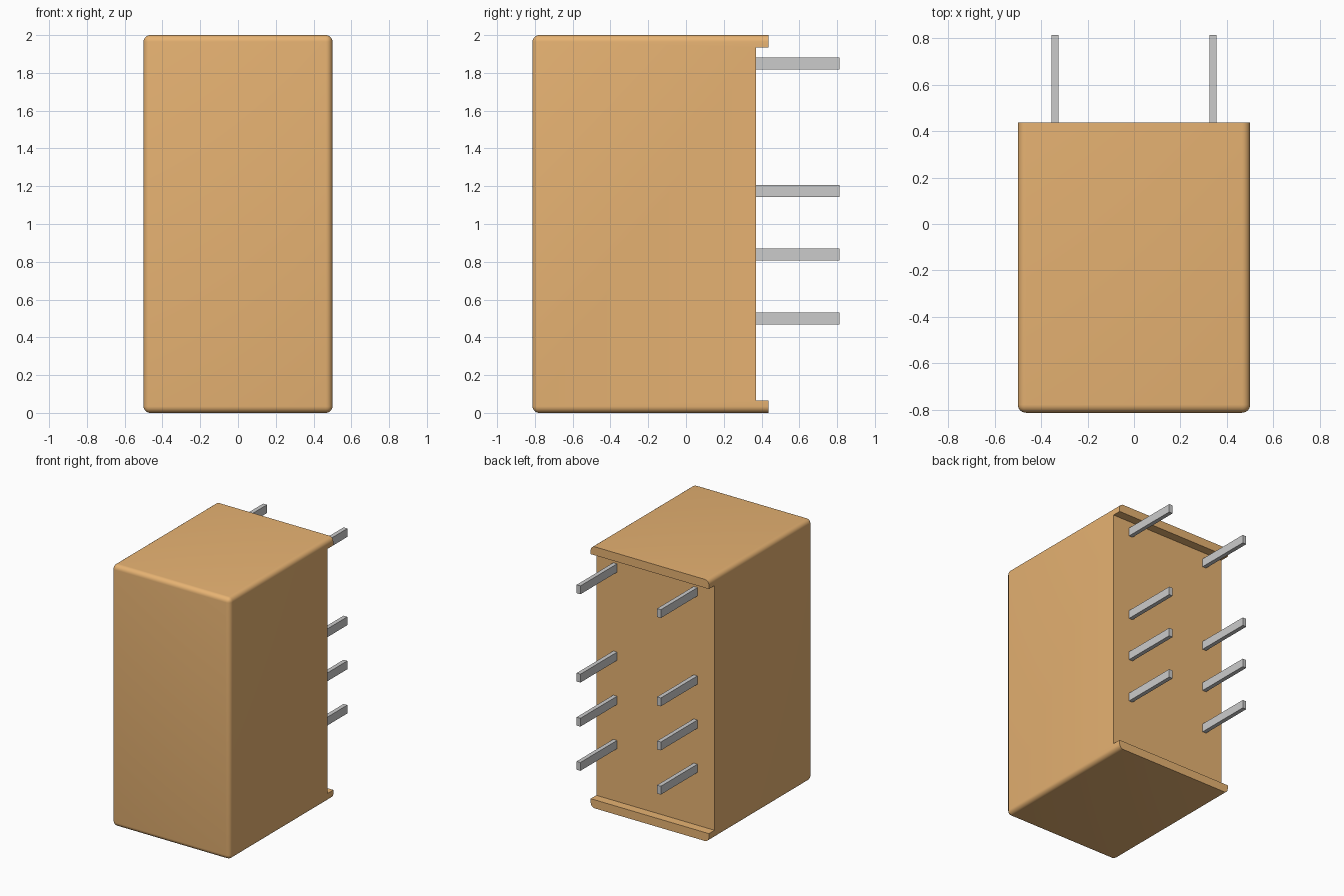
import bpy, bmesh

if "Cube" in bpy.data.objects:
    bpy.data.objects.remove(bpy.data.objects["Cube"])


def make_object(name, bm):
    bmesh.ops.recalc_face_normals(bm, faces=bm.faces[:])
    mesh = bpy.data.meshes.new(name)
    bm.to_mesh(mesh)
    bm.free()
    obj = bpy.data.objects.new(name, mesh)
    bpy.context.collection.objects.link(obj)
    return obj


# Housing: C-shaped side profile extruded across the width
HALF_W, FRONT, BACK, RECESS, TOP, LIP = 0.5, -0.8125, 0.4375, 0.37, 2.0, 0.065
profile = [(FRONT, 0), (BACK, 0), (BACK, LIP), (RECESS, LIP),
           (RECESS, TOP - LIP), (BACK, TOP - LIP), (BACK, TOP), (FRONT, TOP)]
bm = bmesh.new()
face = bm.faces.new([bm.verts.new((-HALF_W, y, z)) for y, z in profile])
side = bmesh.ops.extrude_face_region(bm, geom=[face])
moved = [g for g in side["geom"] if isinstance(g, bmesh.types.BMVert)]
bmesh.ops.translate(bm, verts=moved, vec=(2 * HALF_W, 0, 0))
bmesh.ops.recalc_face_normals(bm, faces=bm.faces[:])


# Round the front outline and the four long edges running to the back
def is_rounded(edge):
    a, b = (v.co for v in edge.verts)
    on_front = max(a.y, b.y) < FRONT + 0.001
    runs_back = abs(a.y - b.y) > 1
    return on_front or runs_back


bmesh.ops.bevel(bm, geom=[e for e in bm.edges if is_rounded(e)],
                offset=0.035, offset_type='OFFSET', segments=6,
                profile=0.5, affect='EDGES')
housing = make_object("housing", bm)
tan = bpy.data.materials.new("tan_plastic")
tan.diffuse_color = (0.8, 0.45, 0.17, 1)
tan.use_nodes = True
tan.node_tree.nodes["Principled BSDF"].inputs["Base Color"].default_value = tan.diffuse_color
housing.data.materials.append(tan)
bpy.context.view_layer.objects.active = housing
housing.select_set(True)
bpy.ops.object.shade_smooth_by_angle()


# Terminal pins: two mirrored columns of flat blades on the back
PIN_W, PIN_H, PIN_START, PIN_END = 0.032, 0.064, 0.36, 0.8125
for side_name, sx in (("left", -1), ("right", 1)):
    for i, z in enumerate((0.5, 0.838, 1.175, 1.85), 1):
        bm = bmesh.new()
        bmesh.ops.create_cube(bm, size=1)
        bmesh.ops.scale(bm, verts=bm.verts[:], vec=(PIN_W, PIN_END - PIN_START, PIN_H))
        pin = make_object(f"pin_{side_name}_{i}", bm)
        pin.location = (sx * 0.34, (PIN_START + PIN_END) / 2, z)
